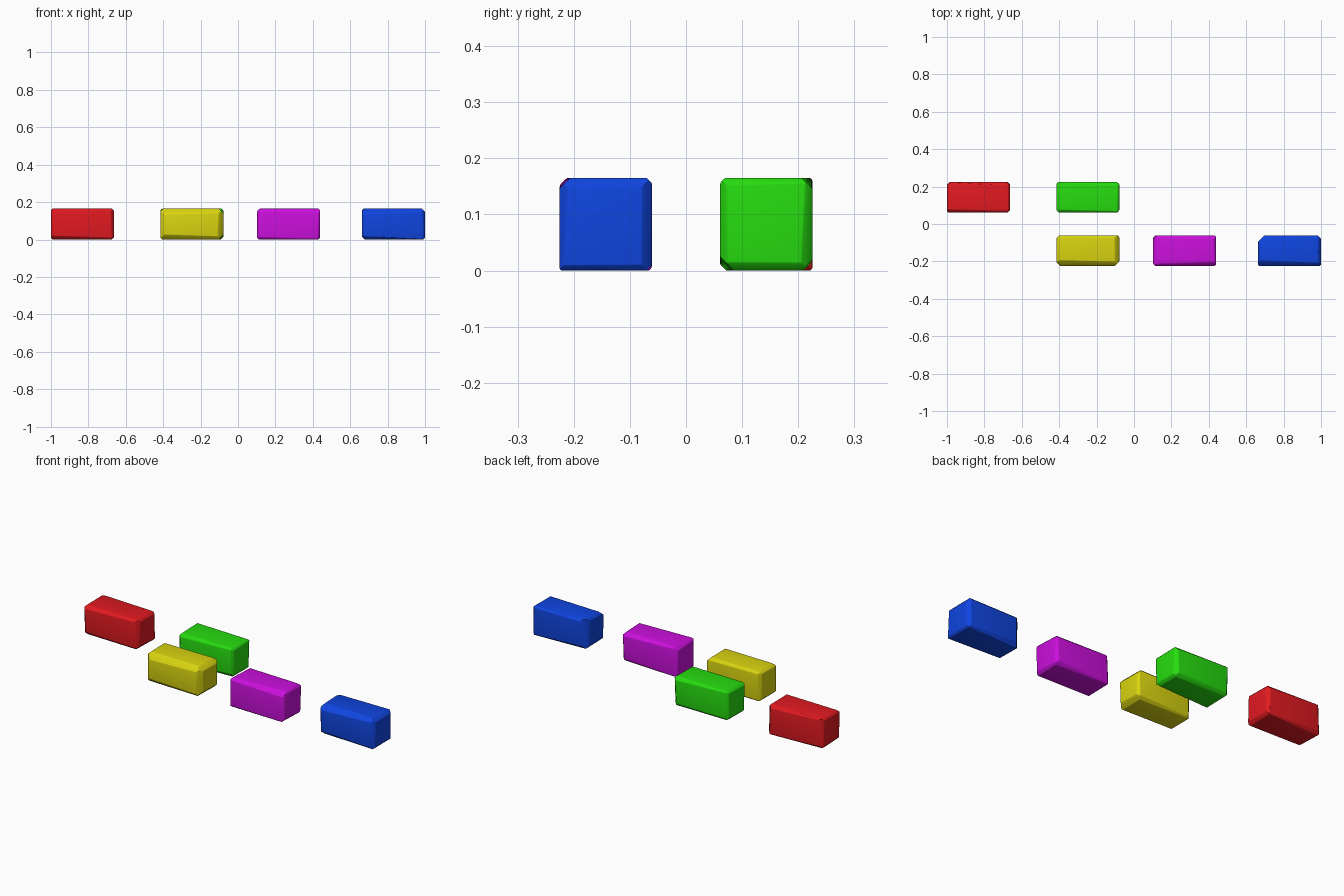
import bpy, bmesh, random
from itertools import product
from mathutils import Vector

if "Cube" in bpy.data.objects:
    bpy.data.objects.remove(bpy.data.objects["Cube"])

SIZE = Vector((0.337, 0.164, 0.165))
HALF = SIZE / 2
random.seed(4)


def hewn_block(name, x, y, color, cuts):
    """Box with uneven chamfers; cuts maps an edge direction to its depth."""
    bm = bmesh.new()
    bmesh.ops.create_cube(bm, size=1)
    bmesh.ops.scale(bm, vec=SIZE, verts=bm.verts)
    # slice every box edge with a slightly tilted plane
    for d in product((-1, 0, 1), repeat=3):
        if d.count(0) != 1:
            continue
        depth = cuts.get(d, random.uniform(0.009, 0.018))
        n = Vector(d).normalized()
        edge = Vector([a * h for a, h in zip(d, HALF)])
        tilt = Vector([random.uniform(-0.04, 0.04) if a == 0 else 0 for a in d])
        res = bmesh.ops.bisect_plane(
            bm, geom=bm.verts[:] + bm.edges[:] + bm.faces[:],
            plane_co=edge - n * depth * 0.707, plane_no=(n + tilt).normalized(),
            clear_outer=True)
        rim = [e for e in res["geom_cut"] if isinstance(e, bmesh.types.BMEdge)]
        bmesh.ops.contextual_create(bm, geom=rim)
    bmesh.ops.remove_doubles(bm, verts=bm.verts, dist=0.0008)
    bmesh.ops.recalc_face_normals(bm, faces=bm.faces)
    me = bpy.data.meshes.new(name)
    bm.to_mesh(me)
    bm.free()
    ob = bpy.data.objects.new(name, me)
    bpy.context.collection.objects.link(ob)
    ob.location = (x, y, HALF.z)
    mat = bpy.data.materials.new(name + "_paint")
    mat.diffuse_color = (*color, 1)
    mat.use_nodes = True
    mat.node_tree.nodes["Principled BSDF"].inputs["Base Color"].default_value = mat.diffuse_color
    me.materials.append(mat)
    # soften the chamfers
    bev = ob.modifiers.new("soften", 'BEVEL')
    bev.width = 0.006
    bev.segments = 2
    bev.limit_method = 'ANGLE'
    bev.angle_limit = 0.3
    bpy.ops.object.select_all(action='DESELECT')
    ob.select_set(True)
    bpy.context.view_layer.objects.active = ob
    bpy.ops.object.shade_smooth_by_angle(angle=0.9)


# back row
hewn_block("red_block", -0.831, 0.143, (0.75, 0.01, 0.015), {})
hewn_block("green_block", -0.247, 0.143, (0.02, 0.72, 0.005),
           {(0, 1, 1): 0.012, (0, -1, 1): 0.012})
# front row
hewn_block("yellow_block", -0.247, -0.143, (0.7, 0.66, 0.005),
           {(1, -1, 0): 0.028, (1, 0, 1): 0.025, (0, -1, 1): 0.028,
            (1, 0, -1): 0.024, (-1, -1, 0): 0.022, (0, -1, -1): 0.022})
hewn_block("magenta_block", 0.271, -0.143, (0.6, 0.005, 0.72), {})
hewn_block("blue_block", 0.831, -0.143, (0.005, 0.06, 0.75),
           {(-1, 1, 0): 0.034, (0, -1, 1): 0.024})
